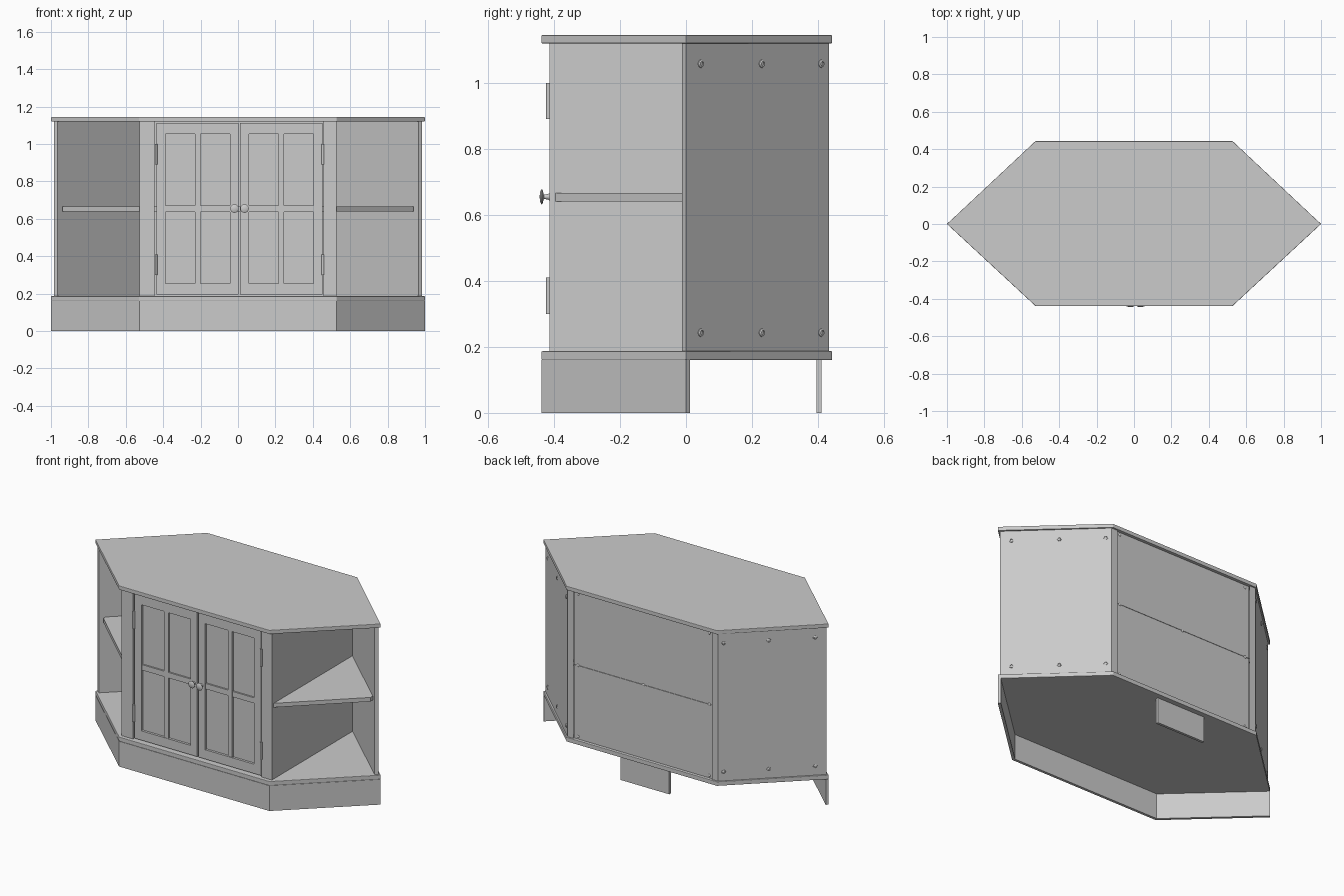
import bpy, bmesh, math
from mathutils import Vector, Matrix

cube = bpy.data.objects.get("Cube")
if cube:
    bpy.data.objects.remove(cube, do_unlink=True)

paint = bpy.data.materials.new("grey paint")
paint.use_nodes = True
GREY = (0.6, 0.6, 0.6, 1)
paint.diffuse_color = GREY
paint.node_tree.nodes["Principled BSDF"].inputs["Base Color"].default_value = GREY


def add(name, bm, smooth=False):
    bmesh.ops.recalc_face_normals(bm, faces=bm.faces[:])
    mesh = bpy.data.meshes.new(name)
    bm.to_mesh(mesh)
    bm.free()
    mesh.materials.append(paint)
    ob = bpy.data.objects.new(name, mesh)
    bpy.context.collection.objects.link(ob)
    if smooth:
        bpy.ops.object.select_all(action="DESELECT")
        ob.select_set(True)
        bpy.context.view_layer.objects.active = ob
        bpy.ops.object.shade_smooth_by_angle(angle=math.radians(40))
    return ob


def prism(name, points, z0, z1, bevel=0):
    """Extrude a plan outline from z0 to z1."""
    bm = bmesh.new()
    face = bm.faces.new([bm.verts.new((x, y, z0)) for x, y in points])
    up = bmesh.ops.extrude_face_region(bm, geom=[face])["geom"]
    bmesh.ops.translate(bm, vec=(0, 0, z1 - z0),
                        verts=[v for v in up if isinstance(v, bmesh.types.BMVert)])
    ob = add(name, bm)
    if bevel:
        mod = ob.modifiers.new("soft edge", "BEVEL")
        mod.width, mod.segments = bevel, 2
    return ob


def box(name, x0, x1, y0, y1, z0, z1):
    return prism(name, [(x0, y0), (x1, y0), (x1, y1), (x0, y1)], z0, z1)


def lathe(name, profile, origin, axis, sides):
    """Spin (radius, distance) points around an axis."""
    bm = bmesh.new()
    verts = [bm.verts.new((r, 0, d)) for r, d in profile]
    edges = [bm.edges.new(pair) for pair in zip(verts, verts[1:])]
    bmesh.ops.spin(bm, geom=verts + edges, axis=(0, 0, 1), cent=(0, 0, 0),
                   angle=math.tau, steps=sides)
    bmesh.ops.remove_doubles(bm, verts=bm.verts[:], dist=0.0001)
    turn = Vector(axis).to_track_quat("Z", "Y").to_matrix().to_4x4()
    bm.transform(Matrix.Translation(origin) @ turn)
    return add(name, bm, True)


def flip(points, s):
    return [(x * s, y) for x, y in points]


SIDES = ((1, "left"), (-1, "right"))
HX, FY, BY = 0.527, -0.438, 0.443
LOW, HIGH, MID = 0.187, 1.12, 0.653

# Six-sided top and base boards
outline = [(-1, 0), (-HX, FY), (HX, FY), (1, 0), (HX, BY), (-HX, BY)]
prism("top_board", outline, HIGH, 1.145, 0.003)
prism("base_board", outline, 0.16, LOW, 0.003)

# Plinth and rear foot
box("front_plinth", -HX, HX, FY, FY + 0.017, 0, 0.16)
box("rear_foot", -0.17, 0.17, 0.395, 0.411, 0, 0.16)

for s, side in SIDES:
    prism(side + "_plinth", flip([(HX, FY), (1, 0), (0.9885, 0.0125),
                                  (HX - 0.007, FY + 0.017)], s), 0, 0.16)
    # Slanted rear panel, upright divider and corner shelf
    prism(side + "_rear_panel", flip([(0.985, 0), (HX, 0.433), (0.485, 0.433),
                                      (0.965, -0.012)], s), LOW, HIGH)
    box(side + "_divider", s * (HX - 0.02), s * HX, -0.386, 0.395, LOW, HIGH)
    prism(side + "_corner_shelf", flip([(HX, -0.395), (0.937, -0.01), (0.937, 0.012),
                                        (HX, 0.392)], s), 0.64, 0.666)
    # Screws in the slanted panel
    along = Vector((0.985 - HX, -0.433, 0)).normalized()
    out = Vector((-along.y * s, along.x, 0))
    for y in (0.045, 0.23, 0.41):
        for z in (0.243, 1.058):
            x = 0.985 - (0.985 - HX) * y / 0.433
            lathe(side + "_screw", [(0.013, -0.002), (0.012, 0.002), (0.007, 0.005),
                                    (0.006, 0.002), (0, 0.002)], (x * s, y, z), out, 12)

# Two-part back, with screws along the shelf and corners
box("lower_back", -0.49, 0.49, 0.418, 0.424, LOW, MID - 0.001)
box("upper_back", -0.49, 0.49, 0.418, 0.424, MID + 0.001, HIGH)
for x in (-0.46, 0, 0.46):
    for z in (LOW + 0.015, MID, HIGH - 0.015):
        if x or z == MID:
            lathe("back_screw", [(0.009, 0), (0.006, 0.003), (0, 0.004)],
                  (x, 0.424, z), (0, 1, 0), 10)
box("inner_shelf", -0.507, 0.507, -0.36, 0.415, 0.64, 0.666)

# Front frame
DF, DB, CX = -0.414, -0.386, 0.008
box("left_front_post", 0.456, HX, DF, DB, LOW, HIGH)
box("right_front_post", -HX, -0.446, DF, DB, LOW, HIGH)

# Doors
for s, side in SIDES:
    def part(name, a, b, z0, z1, y0=DF, y1=DB):
        box(side + "_door_" + name, *sorted((CX + s * a, CX + s * b)), y0, y1, z0, z1)

    Z0, Z1 = 0.195, 1.113
    part("inner_stile", 0.004, 0.052, Z0, Z1)
    part("outer_stile", 0.395, 0.443, Z0, Z1)
    part("top_rail", 0.052, 0.395, 1.053, Z1)
    part("bottom_rail", 0.052, 0.395, Z0, 0.254)
    part("panel", 0.052, 0.395, 0.254, 1.053, -0.399, -0.393)
    part("upright_bar", 0.208, 0.239, 0.254, 1.053, -0.411)
    part("inner_cross_bar", 0.052, 0.208, 0.637, 0.672, -0.409)
    part("outer_cross_bar", 0.239, 0.395, 0.637, 0.672, -0.409)
    # Hinges and knob
    for z in (0.3, 0.89):
        lathe(side + "_hinge", [(0, 0), (0.007, 0), (0.007, 0.11), (0, 0.11)],
              (CX + s * 0.446, -0.417, z), (0, 0, 1), 12)
    lathe(side + "_knob", [(0.011, 0), (0.008, 0.004), (0.007, 0.017), (0.022, 0.021),
                           (0.023, 0.024), (0.016, 0.028), (0, 0.03)],
          (CX + s * 0.027, DF, 0.655), (0, -1, 0), 20)
